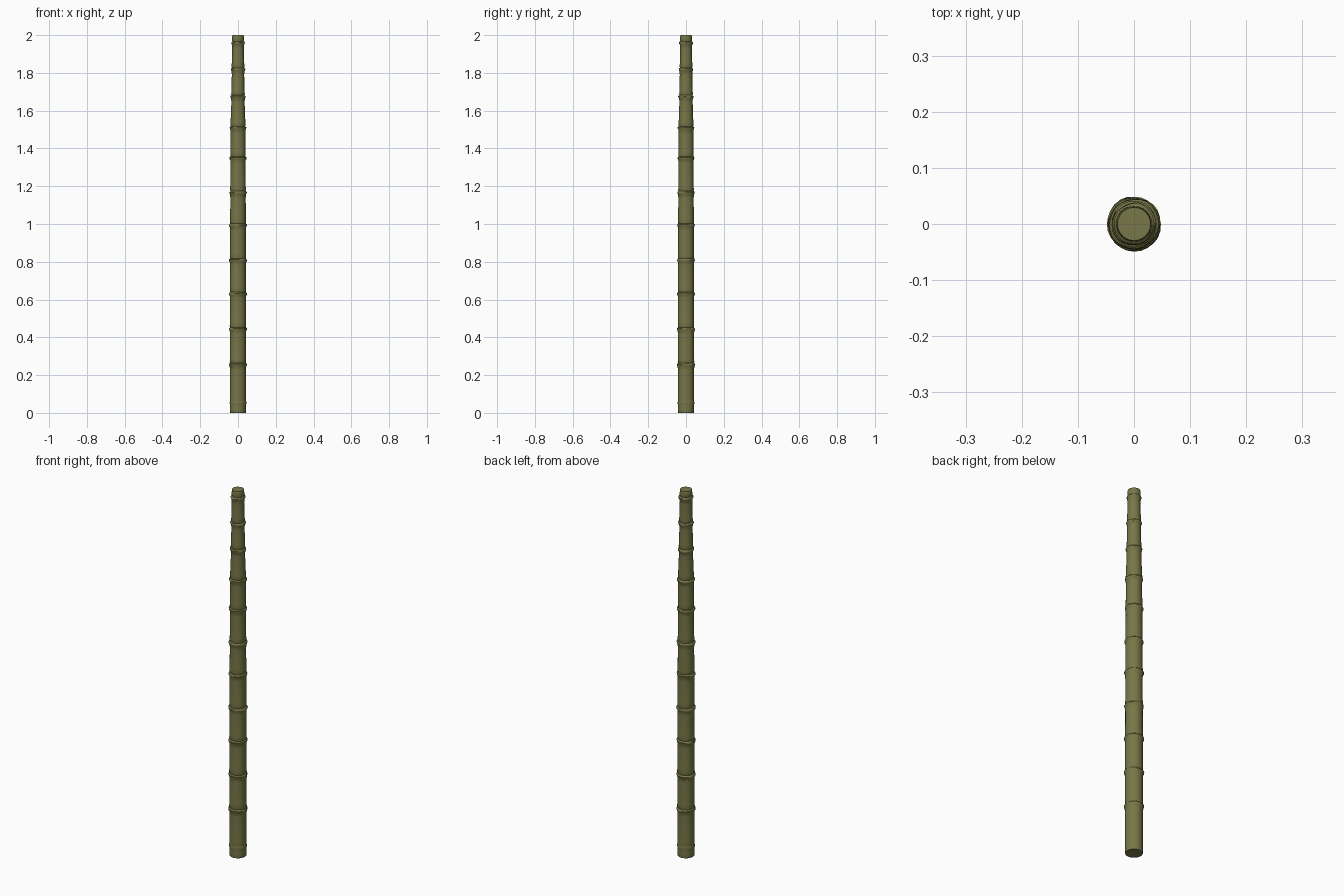
import bpy, bmesh, math, random

if "Cube" in bpy.data.objects:
    bpy.data.objects.remove(bpy.data.objects["Cube"])
random.seed(4)

SIDES = 24
NODES = [0.055, 0.257, 0.445, 0.632, 0.81, 0.995, 1.167, 1.35, 1.51, 1.675, 1.82, 1.96]
TAPER = [(0, .043), (0.6, .0425), (1.0, .0415), (1.5, .039), (1.7, .0345), (2.0, .0305)]

mat = bpy.data.materials.new("olive bamboo")
mat.diffuse_color = (0.185, 0.185, 0.065, 1)
mat.use_nodes = True
mat.node_tree.nodes["Principled BSDF"].inputs["Base Color"].default_value = mat.diffuse_color


def radius(z):
    for (z0, r0), (z1, r1) in zip(TAPER, TAPER[1:]):
        if z <= z1:
            return r0 + (r1 - r0) * (z - z0) / (z1 - z0)
    return TAPER[-1][1]


# profile rows: (height, radius, irregularity)
rows = [(0, radius(0) - .001, 0), (0.004, radius(0), 0)]
for i, n in enumerate(NODES):
    r = radius(n)
    k = 0.2 if i == 0 else 1.0          # the lowest joint is almost flush
    for dz, dr, w in [(-.03, 0, .0003), (-.012, .0012, .0005), (-.006, .0045, .0014),
                      (.001, .0055, .0016), (.005, .0025, .0008), (.007, -.0008, 0),
                      (.012, .001, .0005), (.035, 0, .0003)]:
        rows.append((n + dz, r + dr * k, w * k))
rows = [q for q in rows if q[0] < 1.99]
rows += [(1.996, radius(1.996), 0), (2.0, radius(2) - .001, 0)]

# bamboo culm: lathed stalk with swollen, slightly uneven joints
bm = bmesh.new()
rings = []
for z, r, w in rows:
    p, q = random.uniform(0, 6.28), random.uniform(0, 6.28)
    ring = []
    for s in range(SIDES):
        a = 2 * math.pi * s / SIDES
        rr = r + w * (0.6 * math.sin(2 * a + p) + 0.4 * math.sin(5 * a + q))
        dz = w * math.sin(a + q)
        ring.append(bm.verts.new((rr * math.cos(a), rr * math.sin(a), z + dz)))
    rings.append(ring)
for lo, hi in zip(rings, rings[1:]):
    for s in range(SIDES):
        t = (s + 1) % SIDES
        bm.faces.new((lo[s], lo[t], hi[t], hi[s]))
bm.faces.new(rings[0][::-1])
bm.faces.new(rings[-1])

me = bpy.data.meshes.new("bamboo_pole")
bm.to_mesh(me)
bm.free()
me.materials.append(mat)
pole = bpy.data.objects.new("bamboo_pole", me)
bpy.context.collection.objects.link(pole)
bpy.context.view_layer.objects.active = pole
pole.select_set(True)
bpy.ops.object.shade_smooth_by_angle(angle=math.radians(40))
